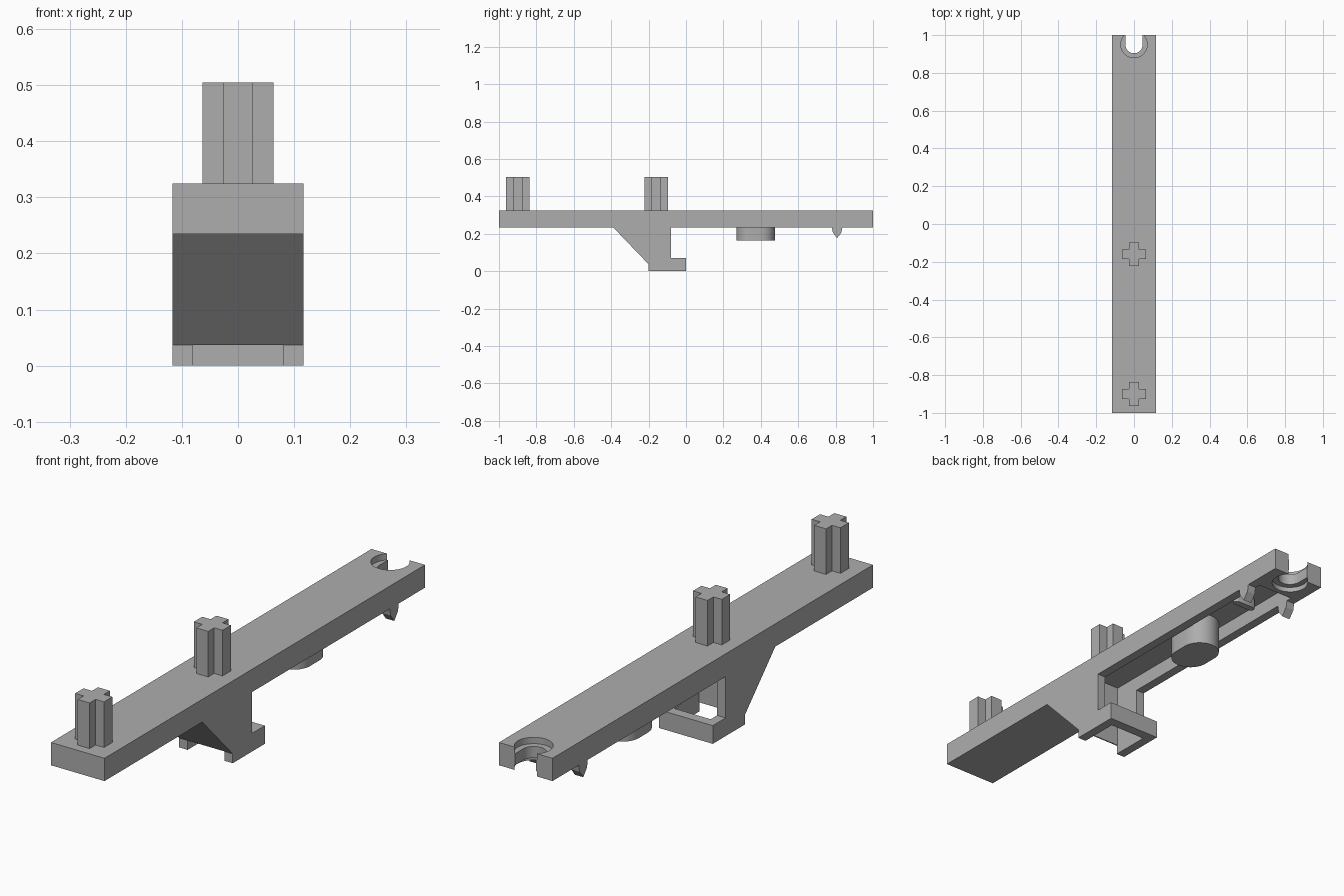
import bpy, bmesh, math
from mathutils import Vector

cube = bpy.data.objects.get("Cube")
if cube:
    bpy.data.objects.remove(cube, do_unlink=True)

grey = bpy.data.materials.new("light grey")
grey.use_nodes = True
grey.diffuse_color = (0.42, 0.42, 0.42, 1)
grey.node_tree.nodes["Principled BSDF"].inputs["Base Color"].default_value = (0.42, 0.42, 0.42, 1)

HALF = 0.117            # half width of the beam
INNER = 0.08            # half width between the side walls
BOTTOM, ROOF, TOP = 0.235, 0.295, 0.325


def prism(name, points, low, high, axis="Z"):
    """Extrude an outline along z (points are x, y) or x (points are y, z)."""
    def place(p, d):
        return (p[0], p[1], d) if axis == "Z" else (d, p[0], p[1])
    bm = bmesh.new()
    face = bm.faces.new([bm.verts.new(place(p, low)) for p in points])
    ext = bmesh.ops.extrude_face_region(bm, geom=[face])
    move = Vector(place((0, 0), high - low))
    bmesh.ops.translate(bm, vec=move, verts=[v for v in ext["geom"] if isinstance(v, bmesh.types.BMVert)])
    bmesh.ops.recalc_face_normals(bm, faces=bm.faces)
    mesh = bpy.data.meshes.new(name)
    bm.to_mesh(mesh)
    bm.free()
    mesh.materials.append(grey)
    obj = bpy.data.objects.new(name, mesh)
    bpy.context.collection.objects.link(obj)
    return obj


def rect(x0, x1, y0, y1):
    return [(x0, y0), (x1, y0), (x1, y1), (x0, y1)]


def stadium(cx, cy, radius, dx=0, dy=0, steps=32):
    """Circle outline, stretched by straight runs along x or y."""
    pts = []
    for i in range(steps):
        a = 2 * math.pi * (i + 0.5) / steps
        c, s = math.cos(a), math.sin(a)
        pts.append((cx + radius * c + math.copysign(dx, c), cy + radius * s + math.copysign(dy, s)))
    return pts


def activate(obj):
    bpy.ops.object.select_all(action="DESELECT")
    obj.select_set(True)
    bpy.context.view_layer.objects.active = obj


def cut(target, cutter):
    cutter.hide_render = True
    mod = target.modifiers.new("cut", "BOOLEAN")
    mod.operation, mod.solver, mod.object = "DIFFERENCE", "EXACT", cutter
    activate(target)
    bpy.ops.object.modifier_apply(modifier=mod.name)
    bpy.data.objects.remove(cutter, do_unlink=True)


def smooth(obj):
    activate(obj)
    bpy.ops.object.shade_smooth_by_angle(angle=math.radians(30))


# Beam and hooked bracket share one side profile
body = prism("beam_and_bracket", [
    (-1, BOTTOM), (-0.39, BOTTOM), (-0.2, 0.037), (-0.2, 0), (0, 0), (0, 0.072),
    (-0.08, 0.072), (-0.08, BOTTOM), (1, BOTTOM), (1, TOP), (-1, TOP)], -HALF, HALF, "X")

# Channel under the beam, and the opening through the bracket
cut(body, prism("channel_cutter", rect(-0.195, 0.86, 0.1, ROOF), -INNER, INNER, "X"))
cut(body, prism("window_cutter", [
    (-0.04, -0.1), (-0.04, 0.25), (-0.195, 0.25), (-0.195, 0.037), (-0.25, 0.037), (-0.25, -0.1)],
    -INNER, INNER, "X"))

# Open round notch at the back end, counterbored above and below
notch = [p for p in stadium(0, 0.95, 0.046) if p[1] < 0.95]
cut(body, prism("notch_cutter", notch + [(0.046, 1.1), (-0.046, 1.1)], 0.1, 0.5))
for low, high in ((TOP - 0.025, 0.5), (0.1, BOTTOM + 0.02)):
    cut(body, prism("counterbore_cutter", stadium(0, 0.95, 0.07), low, high))
smooth(body)

# Cross-shaped pegs
A, B = 0.063, 0.026
quarter = [(A, -B), (A, B), (B, B)]
for name, y in (("front_peg", -0.9), ("middle_peg", -0.16)):
    cross = []
    for turn in range(4):
        for px, py in quarter:
            for _ in range(turn):
                px, py = -py, px
            cross.append((px, py + y))
    prism(name, cross, TOP - 0.005, 0.505)

# Rounded boss and small rib inside the channel
smooth(prism("oval_boss", stadium(0, 0.372, 0.075, dy=0.028, steps=48), 0.165, ROOF + 0.005))
smooth(prism("small_rib", stadium(0, 0.67, 0.014, dx=0.035, steps=16), 0.255, ROOF + 0.005))

# Pointed clips under both side walls
for name, side in (("left_clip", 1), ("right_clip", -1)):
    x0, x1 = sorted((side * INNER, side * HALF))
    prism(name, [(0.78, BOTTOM), (0.785, 0.207), (0.808, 0.177), (0.831, 0.207), (0.836, BOTTOM)], x0, x1, "X")
